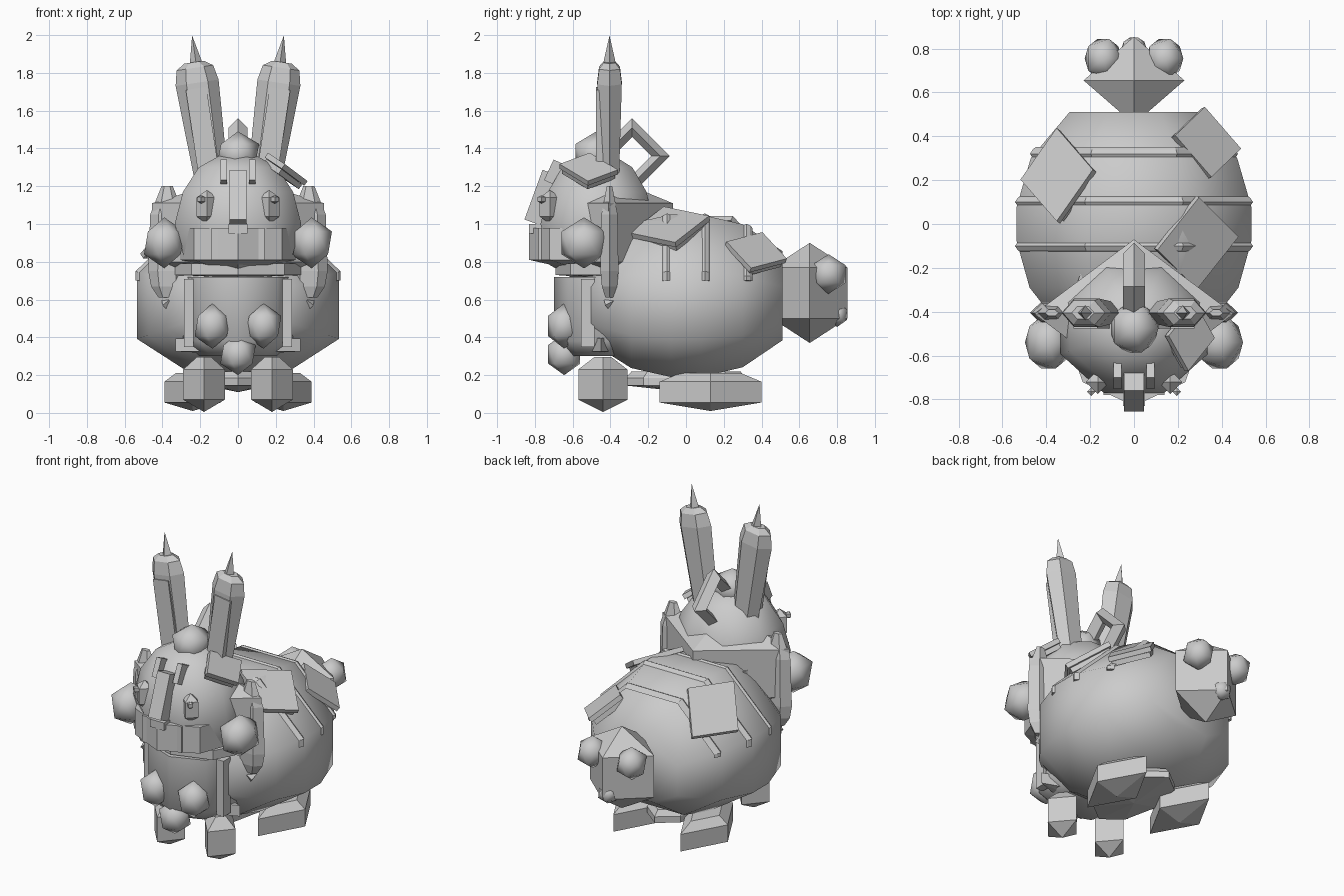
import bpy, bmesh, math
from mathutils import Vector

if "Cube" in bpy.data.objects:
    bpy.data.objects.remove(bpy.data.objects["Cube"])

GREY = (0.6, 0.6, 0.6, 1)
mat = bpy.data.materials.new("light grey")
mat.use_nodes = True
mat.diffuse_color = GREY
mat.node_tree.nodes["Principled BSDF"].inputs["Base Color"].default_value = GREY


def finish(name, bm, loc=(0, 0, 0), rot=(0, 0, 0), smooth=0):
    bmesh.ops.remove_doubles(bm, verts=bm.verts, dist=1e-3)
    bmesh.ops.recalc_face_normals(bm, faces=bm.faces)
    me = bpy.data.meshes.new(name)
    bm.to_mesh(me)
    bm.free()
    me.materials.append(mat)
    ob = bpy.data.objects.new(name, me)
    bpy.context.collection.objects.link(ob)
    ob.location, ob.rotation_euler = loc, rot
    if smooth:
        bpy.ops.object.select_all(action='DESELECT')
        ob.select_set(True)
        bpy.context.view_layer.objects.active = ob
        bpy.ops.object.shade_smooth_by_angle(angle=math.radians(smooth))
    return ob


def lathe(name, rings, n, ra, rb, loc, rot=(0, 0, 0), axis='Z', flat=False, smooth=0):
    """Stack of n-sided rings (position, scale); flat turns sides toward the axes."""
    bm = bmesh.new()
    k = 1 / math.cos(math.pi / n) if flat else 1
    prev = None
    for t, s in rings:
        s = max(s, 1e-4) * k
        ring = []
        for i in range(n):
            a = math.tau * (i + 0.5 * flat) / n
            u, v = ra * s * math.cos(a), rb * s * math.sin(a)
            ring.append(bm.verts.new((u, v, t) if axis == 'Z' else (u, t, v)))
        if prev:
            for i in range(n):
                j = (i + 1) % n
                bm.faces.new((prev[i], prev[j], ring[j], ring[i]))
        else:
            bm.faces.new(ring)
        prev = ring
    bm.faces.new(prev)
    return finish(name, bm, loc, rot, smooth)


def gem(name, loc, rx, ry, half, wall, n=4, top=0):
    """Upright prism with pointed caps; top sets a blunt upper cap."""
    return lathe(name, [(-half, 0), (-wall, 1), (wall, 1), (half, top)], n, rx, ry, loc)


def ball(name, loc, r):
    bm = bmesh.new()
    bmesh.ops.create_icosphere(bm, subdivisions=1, radius=1)
    bmesh.ops.scale(bm, vec=r, verts=bm.verts)
    return finish(name, bm, loc, smooth=60)


def box(name, loc, size, rot=(0, 0, 0)):
    bm = bmesh.new()
    bmesh.ops.create_cube(bm, size=1)
    bmesh.ops.scale(bm, vec=size, verts=bm.verts)
    return finish(name, bm, loc, rot)


def slab(name, loc, e1, e2):
    """Two stacked plates spanned by two edge vectors."""
    e1, e2 = Vector(e1), Vector(e2)
    n = e1.cross(e2).normalized()
    for tag, lift, f in (("", 0, 1), ("_backing", -0.032, 0.9)):
        bm = bmesh.new()
        bmesh.ops.create_cube(bm, size=1)
        for v in bm.verts:
            v.co = e1 * v.co.x * f + e2 * v.co.y * f + n * (v.co.z * 0.03 + lift)
        finish(name + tag, bm, loc)


# Body, with the widest sides set a little low
MID, W, H, DROP = 0.62, 0.535, 0.43, 0.05
body = lathe("body", [(-0.52, 0.5), (-0.42, 0.7), (-0.29, 0.89), (-0.08, 1), (0.08, 1), (0.3, 0.88),
                      (0.51, 0.55)], 8, W, H, (0, 0, MID), axis='Y', flat=True, smooth=60)
for v in body.data.vertices:
    if abs(v.co.z) < abs(v.co.x):
        v.co.z -= DROP
gem("belly", (0, 0.0, 0.165), 0.17, 0.32, 0.055, 0.02, 8, top=0.9)

# Chest
lathe("chest", [(0.3, 0.7), (0.38, 1), (0.72, 1)], 8, 0.29, 0.27, (0, -0.43, 0), smooth=60)
gem("chest_base", (0, -0.45, 0.36), 0.33, 0.12, 0.05, 0.035)
gem("collar", (0, -0.42, 0.76), 0.35, 0.27, 0.05, 0.03, 8)
for s in (-1, 1):
    box("chest_side", (s * 0.26, -0.52, 0.53), (0.05, 0.07, 0.36))
    ball("chest_ball", (s * 0.135, -0.645, 0.46), (0.105, 0.1, 0.12))
    lathe("side_spike", [(0, 1), (0.22, 0)], 4, 0.03, 0.03, (s * 0.37, -0.42, 0.57),
          (math.radians(-62), 0, s * math.radians(-15)))
ball("chest_ball_low", (0, -0.645, 0.31), (0.105, 0.1, 0.11))

# Narrow raised bands across the back
for y, s in ((-0.1, 0.985), (0.1, 0.985), (0.32, 0.86)):
    w, h = W * s, H * s
    half = [(w, 0.7 - MID), (w, 0.414 * h - DROP), (0.414 * w, h)]
    path = half + [(-x, z) for x, z in reversed(half)]
    bm = bmesh.new()
    rows = [[bm.verts.new((x * f, y + d, MID + z * f)) for d, f in
             ((-0.032, 0.97), (-0.02, 1.005), (0, 1.03), (0.02, 1.005), (0.032, 0.97))] for x, z in path]
    for a, b in zip(rows, rows[1:]):
        for i in range(4):
            bm.faces.new((a[i], a[i + 1], b[i + 1], b[i]))
    bm.faces.new(rows[0])
    bm.faces.new(rows[-1])
    finish("back_band", bm)

# Slabs on the back and head
slab("shoulder_slab", (0.285, -0.085, 0.985), (0.19, 0.24, -0.05), (-0.18, 0.18, 0.14))
slab("rear_slab", (0.33, 0.37, 0.85), (0.135, 0.13, -0.14), (-0.165, 0.19, 0.05))
slab("far_slab", (-0.345, 0.22, 0.93), (0.165, 0.235, 0.0), (-0.165, 0.19, -0.2))
slab("head_slab", (0.255, -0.515, 1.29), (0.09, -0.16, -0.06), (0.12, 0.15, -0.09))

# Feet
for s in (-1, 1):
    gem("back_foot", (s * 0.24, 0.13, 0.11), 0.15, 0.27, 0.1, 0.055, top=0.6)
    gem("front_foot", (s * 0.18, -0.44, 0.15), 0.11, 0.13, 0.145, 0.08, top=0.35)

# Tail
gem("tail", (0, 0.655, 0.635), 0.23, 0.2, 0.265, 0.135)
for s in (-1, 1):
    ball("tail_ball", (s * 0.14, 0.755, 0.735), (0.095, 0.105, 0.105))
ball("tail_knob", (0, 0.8, 0.52), (0.065, 0.06, 0.065))

# Head, jaw and hood
lathe("head", [(0.82, 0.85), (1, 1), (1.17, 0.87), (1.3, 0.62), (1.36, 0.3)], 8, 0.335, 0.3,
      (0, -0.47, 0), flat=True, smooth=50)
lathe("jaw", [(0.76, 0.4), (0.81, 1), (0.98, 1)], 8, 0.33, 0.37, (0, -0.46, 0))
box("mouth_block", (0, -0.71, 0.895), (0.28, 0.14, 0.17))
lathe("hood", [(0.68, 0.4), (0.8, 1), (1.11, 1), (1.25, 0)], 4, 0.455, 0.34, (0, -0.41, 0))
ball("head_ball", (0, -0.475, 1.37), (0.125, 0.13, 0.12))

# Square loop behind the head
bm = bmesh.new()
rows = []
for i in range(4):
    c, sn = math.cos(i * math.pi / 2), math.sin(i * math.pi / 2)
    rows.append([bm.verts.new((dx, c * (0.15 + dr), sn * (0.15 + dr)))
                 for dx, dr in ((0.05, 0), (0, 0.05), (-0.05, 0), (0, -0.05))])
for i in range(4):
    a, b = rows[i], rows[(i + 1) % 4]
    for j in range(4):
        k = (j + 1) % 4
        bm.faces.new((a[j], a[k], b[k], b[j]))
finish("hair_loop", bm, (0, -0.285, 1.36))

# Ears, cheeks, side lobes and eyes
for s in (-1, 1):
    lean = (0, s * math.radians(8.5), 0)
    lathe("ear", [(-0.37, 0.75), (0.2, 1), (0.28, 0.85), (0.31, 0.45)], 6, 0.115, 0.075,
          (s * 0.187, -0.405, 1.55), lean)
    box("inner_ear", (s * 0.185, -0.456, 1.47), (0.11, 0.04, 0.5), lean)
    lathe("ear_tip", [(0, 1), (0.2, 0)], 4, 0.045, 0.045, (s * 0.215, -0.405, 1.8),
          (0, s * math.radians(8), 0))
    ball("cheek", (s * 0.39, -0.54, 0.9), (0.12, 0.14, 0.135))
    lathe("side_lobe", [(0.61, 0.45), (0.67, 0.85), (0.75, 1), (1.05, 0.9), (1.2, 0.3)], 6, 0.1, 0.055,
          (s * 0.375, -0.405, 0))
    gem("eye", (s * 0.165, -0.72, 1.09), 0.055, 0.055, 0.09, 0.05)
    gem("pupil", (s * 0.195, -0.765, 1.13), 0.02, 0.02, 0.022, 0.012)
    box("brow_block", (s * 0.075, -0.69, 1.27), (0.035, 0.08, 0.12), (math.radians(-25), 0, 0))

# Nose ridge and nostril block
box("nose_ridge", (0, -0.765, 1.14), (0.09, 0.09, 0.28), (math.radians(-20), 0, 0))
box("nose_block", (0, -0.79, 0.975), (0.1, 0.08, 0.05))
